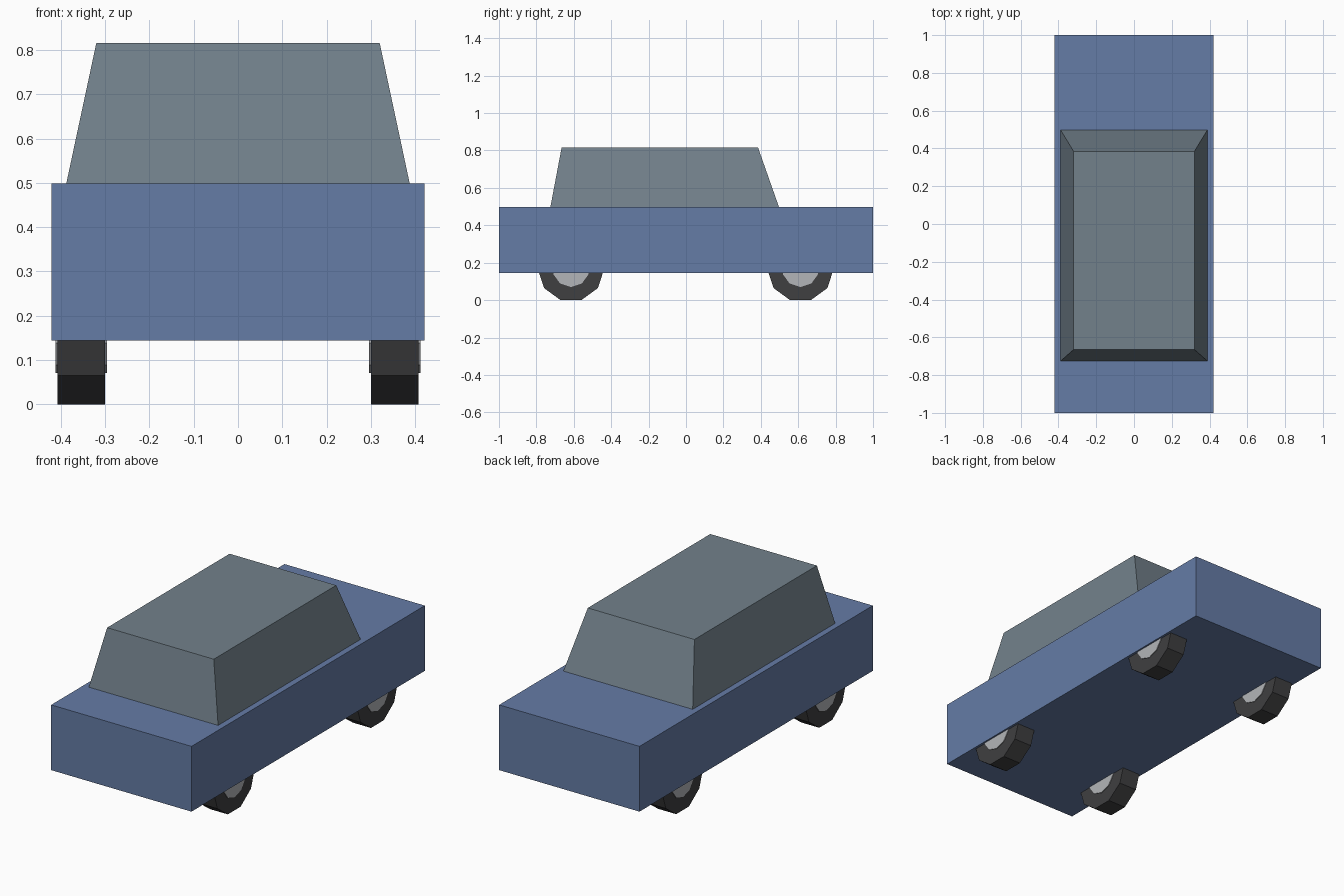
import bpy, bmesh, math

if "Cube" in bpy.data.objects:
    bpy.data.objects.remove(bpy.data.objects["Cube"])


def material(name, rgb):
    m = bpy.data.materials.new(name)
    m.diffuse_color = (*rgb, 1.0)
    m.use_nodes = True
    m.node_tree.nodes["Principled BSDF"].inputs["Base Color"].default_value = m.diffuse_color
    return m


BLUE = material("body blue", (0.13, 0.20, 0.38))
GLASS = material("cabin grey", (0.17, 0.22, 0.26))
TYRE = material("tyre black", (0.05, 0.05, 0.052))
HUB = material("hub grey", (0.45, 0.46, 0.48))


def add_object(name, bm, mat):
    bmesh.ops.recalc_face_normals(bm, faces=bm.faces)
    me = bpy.data.meshes.new(name)
    bm.to_mesh(me)
    bm.free()
    me.materials.append(mat)
    ob = bpy.data.objects.new(name, me)
    bpy.context.collection.objects.link(ob)
    return ob


def tapered_box(name, low, high, mat):
    """Each level is (half width, y min, y max, z)."""
    bm = bmesh.new()
    rings = [[bm.verts.new(p) for p in ((-w, a, z), (w, a, z), (w, b, z), (-w, b, z))]
             for w, a, b, z in (low, high)]
    for ring in rings:
        bm.faces.new(ring)
    for i in range(4):
        j = (i + 1) % 4
        bm.faces.new((rings[0][i], rings[0][j], rings[1][j], rings[1][i]))
    return add_object(name, bm, mat)


def disc(name, radius, sides, turn, x0, x1, y, z, mat):
    """Prism lying along x."""
    bm = bmesh.new()
    ring = []
    for i in range(sides):
        a = turn + 2 * math.pi * i / sides
        ring.append(bm.verts.new((x0, y + radius * math.cos(a), z + radius * math.sin(a))))
    face = bm.faces.new(ring)
    out = bmesh.ops.extrude_face_region(bm, geom=[face])
    new = [v for v in out["geom"] if isinstance(v, bmesh.types.BMVert)]
    bmesh.ops.translate(bm, verts=new, vec=(x1 - x0, 0, 0))
    return add_object(name, bm, mat)


# Body and cabin
tapered_box("body", (0.421, -1.0, 1.0, 0.144), (0.421, -1.0, 1.0, 0.498), BLUE)
tapered_box("cabin", (0.388, -0.725, 0.497, 0.498), (0.32, -0.665, 0.385, 0.816), GLASS)

# Wheels: ten-sided tyres with hubs showing on both sides
for side, s in (("right", 1), ("left", -1)):
    for end, y in (("front", -0.615), ("back", 0.612)):
        disc(f"{end}_{side}_tyre", 0.178, 10, 0, s * 0.30, s * 0.408, y, 0.169, TYRE)
        disc(f"{end}_{side}_hub", 0.099, 10, math.pi / 10, s * 0.296, s * 0.412, y, 0.169, HUB)
